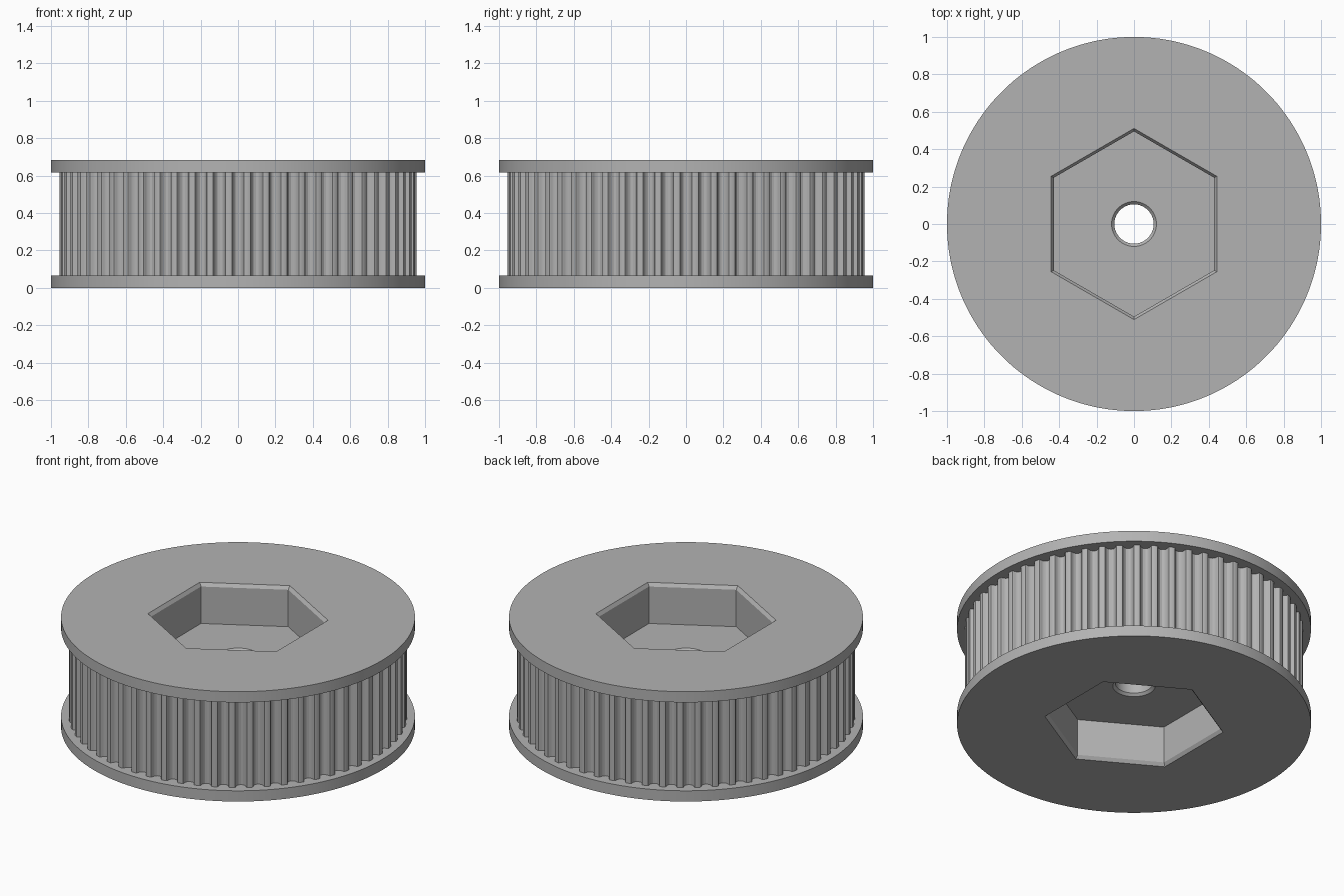
import bpy, bmesh, math

cube = bpy.data.objects.get("Cube")
if cube:
    bpy.data.objects.remove(cube, do_unlink=True)

HEIGHT, FLANGE, POCKET = 0.685, 0.067, 0.25
TEETH, RIM = 60, 0.956
SEGMENTS = 180

grey = bpy.data.materials.new("plain_grey")
grey.use_nodes = True
colour = (0.45, 0.45, 0.45, 1)
grey.diffuse_color = colour
grey.node_tree.nodes["Principled BSDF"].inputs["Base Color"].default_value = colour


def circle(radius):
    return lambda a: radius


def hexagon(corner):
    # Polar radius of a hexagon with corners on the y axis
    flat = corner * math.cos(math.pi / 6)
    sector = math.pi / 3
    return lambda a: flat / math.cos((a + sector / 2) % sector - sector / 2)


def loft(name, rings, closed):
    """Skin a list of rings, each a list of points of equal length."""
    bm = bmesh.new()
    loops = [[bm.verts.new(p) for p in ring] for ring in rings]
    pairs = list(zip(loops, loops[1:]))
    if closed:
        pairs.append((loops[-1], loops[0]))
    for low, high in pairs:
        n = len(low)
        for i in range(n):
            j = (i + 1) % n
            bm.faces.new((low[i], low[j], high[j], high[i]))
    mesh = bpy.data.meshes.new(name)
    bm.to_mesh(mesh)
    bm.free()
    mesh.materials.append(grey)
    obj = bpy.data.objects.new(name, mesh)
    bpy.context.collection.objects.link(obj)
    bpy.ops.object.select_all(action="DESELECT")
    obj.select_set(True)
    bpy.context.view_layer.objects.active = obj
    bpy.ops.object.shade_smooth_by_angle(angle=math.radians(25))
    return obj


def polar_ring(shape, z):
    angles = [math.tau * i / SEGMENTS for i in range(SEGMENTS)]
    return [(shape(a) * math.cos(a), shape(a) * math.sin(a), z) for a in angles]


# Body: flanges, hexagonal pockets and bore as one closed section,
# listed from mid height to the top, then mirrored for the lower half
half = [
    (circle(0.90), HEIGHT - FLANGE),
    (circle(1.0), HEIGHT - FLANGE),
    (circle(1.0), HEIGHT),
    (hexagon(0.511), HEIGHT),
    (hexagon(0.495), HEIGHT - 0.02),
    (hexagon(0.495), HEIGHT - POCKET),
    (circle(0.12), HEIGHT - POCKET),
    (circle(0.105), HEIGHT - POCKET - 0.015),
]
section = half + [(shape, HEIGHT - z) for shape, z in reversed(half)]
loft("flanged_body", [polar_ring(s, z) for s, z in section], True)

# Toothed rim: rounded belt grooves as (half width, depth)
groove = [(0.038, 0), (0.033, 0.002), (0.030, 0.007), (0.028, 0.017),
          (0.023, 0.027), (0.013, 0.036), (0, 0.039)]
groove = [(-w, d) for w, d in groove] + [(w, d) for w, d in groove[-2::-1]]
outline = []
for tooth in range(TEETH):
    for w, d in groove:
        a = math.tau * tooth / TEETH + w / RIM
        outline.append(((RIM - d) * math.cos(a), (RIM - d) * math.sin(a)))
loft("toothed_rim",
     [[(x, y, z) for x, y in outline] for z in (FLANGE, HEIGHT - FLANGE)], False)
